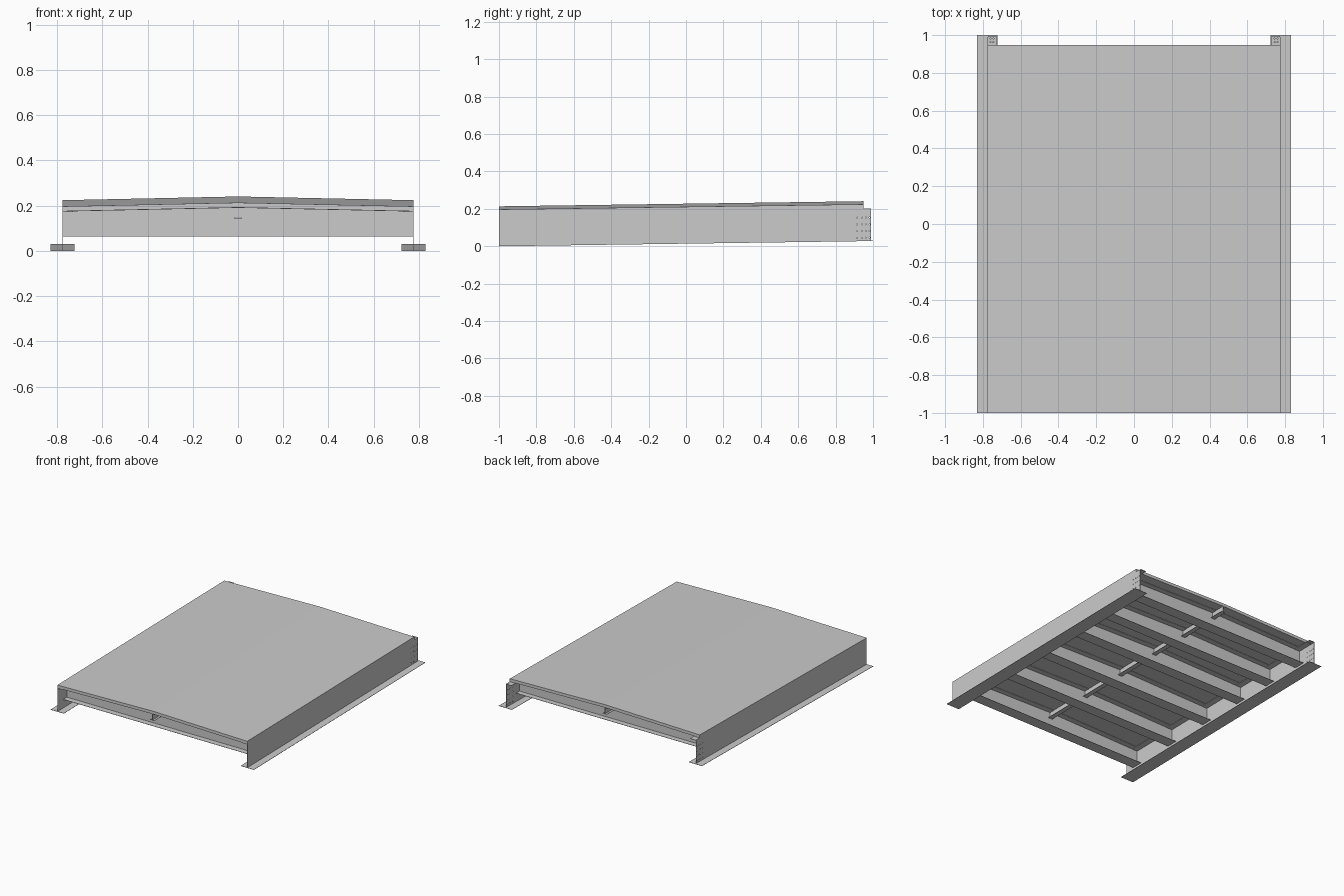
import bpy, bmesh
from mathutils import Matrix, Vector

if "Cube" in bpy.data.objects:
    bpy.data.objects.remove(bpy.data.objects["Cube"])

SLOPE = 0.014          # deck rises gently towards the back
EDGE, HALF = 0.175, 0.776
THICK, BACK = 0.022, 0.948
T = 0.002              # steel plate thickness


def prism(name, pts, axis, a, b, cutter=None):
    """Extrude a 2D profile from a to b along x or y, then tilt it to the slope."""
    def place(p, t):
        return Vector((t, p[0], p[1])) if axis == 'x' else Vector((p[0], t, p[1]))
    bm = bmesh.new()
    lo = [bm.verts.new(place(p, a)) for p in pts]
    hi = [bm.verts.new(place(p, b)) for p in pts]
    bm.faces.new(lo)
    bm.faces.new(hi)
    n = len(pts)
    for i in range(n):
        bm.faces.new((lo[i], lo[(i + 1) % n], hi[(i + 1) % n], hi[i]))
    return finish(name, bm, cutter)


def finish(name, bm, cutter=None):
    for v in bm.verts:
        v.co.z += SLOPE * (v.co.y + 1)
    bmesh.ops.recalc_face_normals(bm, faces=bm.faces)
    me = bpy.data.meshes.new(name)
    bm.to_mesh(me)
    bm.free()
    ob = bpy.data.objects.new(name, me)
    bpy.context.collection.objects.link(ob)
    if cutter:
        mod = ob.modifiers.new("bolt_holes", 'BOOLEAN')
        mod.operation = 'DIFFERENCE'
        mod.solver = 'EXACT'
        mod.object = cutter
    return ob


def box(name, x, y, z, cutter=None):
    return prism(name, [(x[0], z[0]), (x[1], z[0]), (x[1], z[1]), (x[0], z[1])],
                 'y', y[0], y[1], cutter)


def hole_cutter(name, points, axis):
    """A hidden set of small cylinders used to drill bolt holes."""
    bm = bmesh.new()
    turn = Matrix.Rotation(1.5707963, 4, 'Y') if axis == 'x' else Matrix()
    for p in points:
        bmesh.ops.create_cone(bm, cap_ends=True, segments=10, radius1=0.003,
                              radius2=0.003, depth=0.03,
                              matrix=Matrix.Translation(p) @ turn)
    ob = finish(name, bm)
    ob.hide_render = True
    ob.hide_set(True)
    return ob


def crown(x, z):
    """Height of the cambered deck at a given x."""
    return z + 0.0165 * (1 - abs(x) / HALF)


def camber_band(name, half, z0, z1, y0, y1):
    xs = (-half, 0, half)
    pts = [(x, crown(x, z0)) for x in xs] + [(x, crown(x, z1)) for x in reversed(xs)]
    return prism(name, pts, 'y', y0, y1)


# Cambered deck plate resting on the side girders
camber_band("deck", HALF, EDGE, EDGE + THICK, -1, BACK)

# Side girders: web, wide bottom flange, inner top flange, with splice holes
for side, s in (("right", 1), ("left", -1)):
    web_cut = hole_cutter(side + "_web_hole_cutter",
                          [(s * 0.775, y, 0.018 + 0.036 * k)
                           for y in (0.915, 0.942, 0.962, 0.982) for k in range(4)], 'x')
    top_cut = hole_cutter(side + "_flange_hole_cutter",
                          [(s * x, y, EDGE - 0.002)
                           for x in (0.745, 0.76) for y in (0.963, 0.982)], 'z')
    web = [(-1, T), (0.99, T), (0.99, EDGE), (-1, EDGE)]
    prism(side + "_girder_web", web, 'x', s * (HALF - T), s * HALF, web_cut)
    box(side + "_bottom_flange", (s * 0.7225, s * 0.83), (-1, 1), (0, T))
    box(side + "_top_flange", (s * 0.729, s * (HALF - T)), (-1, 0.995),
        (EDGE - T, EDGE), top_cut)

# Six cross beams: cambered web, top flange and flat bottom flange
for i, y in enumerate((-0.89, -0.52, -0.15, 0.21, 0.52, 0.835)):
    web = [(-0.774, 0.065), (0.774, 0.065), (0.774, EDGE),
           (0, crown(0, EDGE)), (-0.774, EDGE)]
    prism(f"cross_beam_web_{i + 1}", web, 'y', y - T / 2, y + T / 2)
    box(f"cross_beam_bottom_flange_{i + 1}", (-0.774, 0.774),
        (y - 0.042, y + 0.042), (0.063, 0.065))
    camber_band(f"cross_beam_top_flange_{i + 1}", 0.729, EDGE - T, EDGE,
                y - 0.042, y + 0.042)

# Central stringer: thin web with a narrow bottom flange
box("stringer_web", (-T / 2, T / 2), (-1, BACK), (0.146, 0.191))
box("stringer_flange", (-0.017, 0.017), (-1, BACK), (0.144, 0.146))
